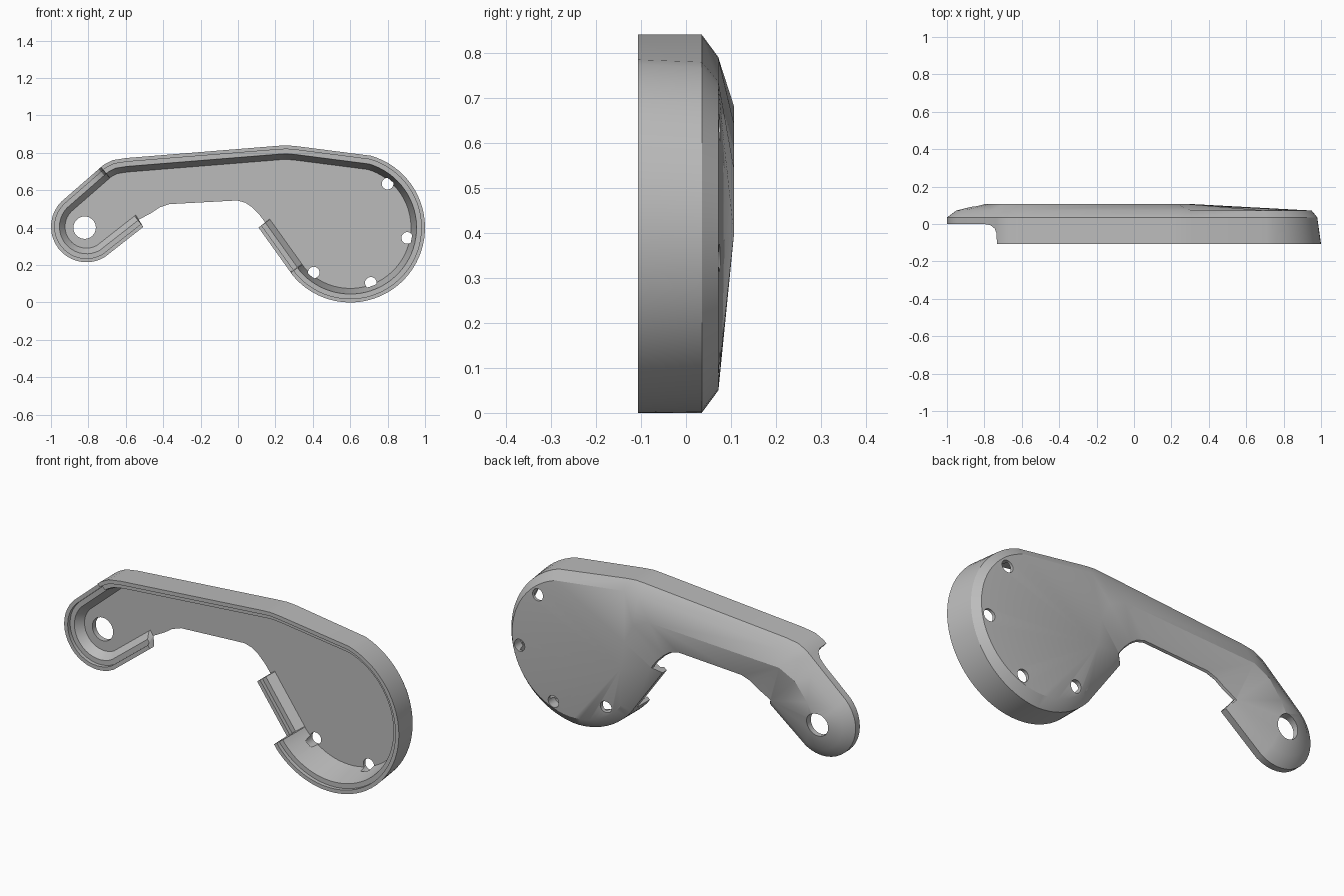
import bpy, bmesh, math
from mathutils import Vector
from mathutils.geometry import delaunay_2d_cdt

if "Cube" in bpy.data.objects:
    bpy.data.objects.remove(bpy.data.objects["Cube"])

RIM, LOW, FLOOR, SHOULDER = -0.107, 0.0, 0.06, 0.035


def arc(cx, cz, r, a0, a1, steps, front):
    angles = [math.radians(a0 + (a1 - a0) * i / steps) for i in range(steps + 1)]
    return [(cx + r * math.cos(a), cz + r * math.sin(a), front) for a in angles]


# Outline, clockwise from the front: x, z and depth of the wall's front edge
outline = arc(-0.81, 0.405, 0.19, -60, -225, 18, LOW)
outline += [(-0.80, 0.665, LOW), (-0.768, 0.693, -0.006), (-0.745, 0.7131, -0.024),
            (-0.735, 0.7219, -0.05), (-0.733, 0.7236, RIM),
            (-0.715, 0.738, RIM), (-0.67, 0.761, RIM), (-0.6, 0.772, RIM),
            (0.22, 0.838, RIM), (0.26, 0.84, RIM), (0.31, 0.836, RIM)]
outline += arc(0.6, 0.4, 0.4, 74, -140, 44, RIM)
outline += [(0.282, 0.16, RIM), (0.2805, 0.1621, LOW), (0.11, 0.40, LOW)]
# Open underside of the arm, where the wall is cut away
outline += [(x, z, FLOOR) for x, z in (
    (0.1089, 0.4015), (0.08, 0.44), (0.045, 0.475), (0.02, 0.492), (-0.01, 0.50),
    (-0.36, 0.481), (-0.4, 0.467), (-0.44, 0.44), (-0.505, 0.405))]
outline += [(-0.5066, 0.4037, LOW)]
count = len(outline)


def inward(i):
    p, q, r = (Vector(outline[(i + k) % count][:2]) for k in (-1, 0, 1))
    a, b = (q - p).normalized(), (r - q).normalized()
    m = a + b
    return Vector((m.y, -m.x)) / (1 + a.dot(b))


normals = [inward(i) for i in range(count)]
bm = bmesh.new()


def ring(offset, depth):
    verts = []
    for i, (x, z, front) in enumerate(outline):
        o = offset(x) if callable(offset) else offset
        if front == FLOOR:
            o = max(o, 0.045)
        p = Vector((x, z)) + normals[i] * o
        verts.append(bm.verts.new((p.x, depth(front), p.y)))
    return verts


def bridge(a, b):
    for i in range(count):
        j = (i + 1) % count
        bm.faces.new((a[i], a[j], b[j], b[i]))


# Rings from the inside floor, over the stepped rim, to the back edge
rings = [
    ring(0.075, lambda f: FLOOR),
    ring(0.045, lambda f: min(f + 0.02, FLOOR)),
    ring(0.02, lambda f: min(f + 0.02, FLOOR)),
    ring(0.02, lambda f: f),
    ring(0.0, lambda f: f),
    ring(lambda x: max(0, x - 0.6) * 0.05, lambda f: max(SHOULDER, f + 0.003)),
    ring(0.05, lambda f: 0.072),
]
for a, b in zip(rings, rings[1:]):
    bridge(a, b)
bm.faces.new(rings[0])

# Domed back: the back edge rises to a ridge along the arm
back = rings[-1]
ridge = [bm.verts.new((x, 0.107, z)) for x, z in (
    (-0.81, 0.43), (-0.77, 0.51), (-0.70, 0.60), (-0.61, 0.645),
    (0.14, 0.68), (0.23, 0.64), (0.28, 0.54), (0.30, 0.40))]
source = back + ridge
edges = [(i, (i + 1) % count) for i in range(count)]
edges += [(count + i, count + i + 1) for i in range(len(ridge) - 1)]
result = delaunay_2d_cdt([Vector((v.co.x, v.co.z)) for v in source], edges, [], 1, 1e-6)
for tri in result[2]:
    corners = [source[result[3][k][0]] for k in tri]
    if len(set(corners)) == 3:
        bm.faces.new(corners)

bmesh.ops.remove_doubles(bm, verts=bm.verts[:], dist=1e-5)
bmesh.ops.recalc_face_normals(bm, faces=bm.faces[:])
mesh = bpy.data.meshes.new("cover_shell")
bm.to_mesh(mesh)
bm.free()
cover = bpy.data.objects.new("cover_shell", mesh)
bpy.context.collection.objects.link(cover)

grey = bpy.data.materials.new("plain grey")
grey.use_nodes = True
colour = (0.5, 0.5, 0.5, 1)
grey.diffuse_color = colour
grey.node_tree.nodes["Principled BSDF"].inputs["Base Color"].default_value = colour
mesh.materials.append(grey)

# Pivot hole in the foot and four screw holes round the disc
for x, z, r in ((-0.82, 0.4, 0.06), (0.80, 0.635, 0.031), (0.905, 0.345, 0.031),
                (0.405, 0.16, 0.031), (0.71, 0.105, 0.031)):
    bpy.ops.mesh.primitive_cylinder_add(vertices=32, radius=r, depth=0.2,
                                        location=(x, 0.12, z), rotation=(math.pi / 2, 0, 0))
    cutter = bpy.context.object
    cutter.name = "hole_cutter"
    cutter.hide_render = True
    cut = cover.modifiers.new("hole", 'BOOLEAN')
    cut.object = cutter
    cut.solver = 'EXACT'
    bpy.context.view_layer.objects.active = cover
    bpy.ops.object.modifier_apply(modifier=cut.name)
    bpy.data.objects.remove(cutter)

bpy.ops.object.select_all(action='DESELECT')
cover.select_set(True)
bpy.context.view_layer.objects.active = cover
bpy.ops.object.shade_smooth_by_angle(angle=math.radians(30))
